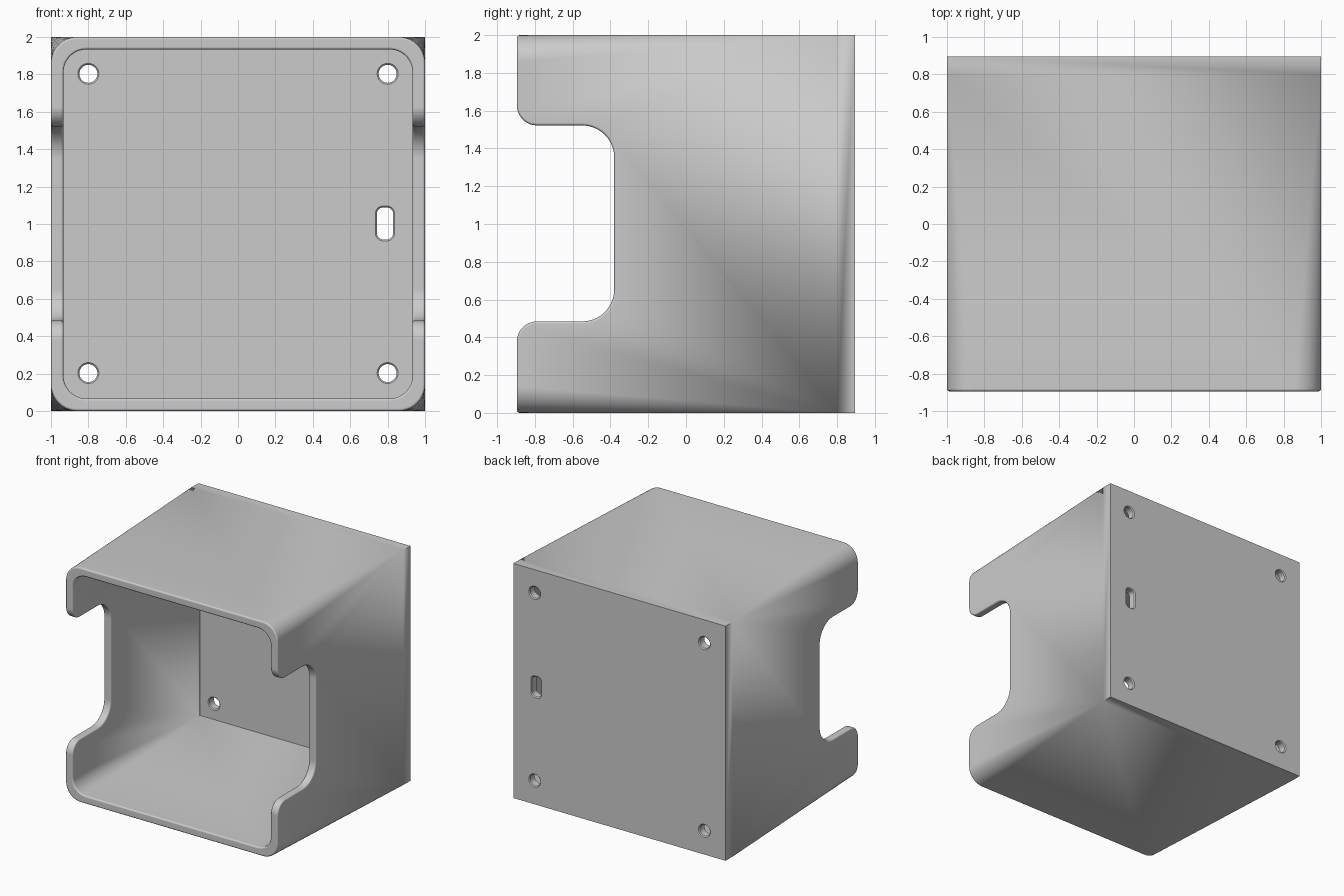
import bpy, bmesh
from math import sin, cos, pi, radians

if "Cube" in bpy.data.objects:
    bpy.data.objects.remove(bpy.data.objects["Cube"], do_unlink=True)

FRONT, BACK, FLOOR = -0.895, 0.895, 0.82   # depth of rim, back and inner back face
WALL, STEPS = 0.067, 10

grey = bpy.data.materials.new("light grey")
grey.use_nodes = True
grey.diffuse_color = (0.6, 0.6, 0.6, 1)
grey.node_tree.nodes["Principled BSDF"].inputs["Base Color"].default_value = (0.6, 0.6, 0.6, 1)


def arc(cu, cv, r, start, sweep):
    """Points of a circular arc, angles in quarter turns."""
    angles = [(start + sweep * i / STEPS) * pi / 2 for i in range(STEPS + 1)]
    return [(cu + r * cos(a), cv + r * sin(a)) for a in angles]


def rounded(cx, cz, hx, hz, r):
    """Rounded rectangle outline."""
    pts = []
    for q, (sx, sz) in enumerate([(1, 1), (-1, 1), (-1, -1), (1, -1)]):
        pts += arc(cx + sx * (hx - r), cz + sz * (hz - r), r, q, 1)
    return pts


def loft(name, rings):
    """Solid through a list of rings of 3D points."""
    bm = bmesh.new()
    loops = [[bm.verts.new(p) for p in ring] for ring in rings]
    for a, b in zip(loops, loops[1:]):
        for i in range(len(a)):
            j = (i + 1) % len(a)
            bm.faces.new((a[i], a[j], b[j], b[i]))
    bm.faces.new(loops[0])
    bm.faces.new(loops[-1])
    bmesh.ops.remove_doubles(bm, verts=bm.verts, dist=1e-4)
    bmesh.ops.recalc_face_normals(bm, faces=bm.faces)
    mesh = bpy.data.meshes.new(name)
    bm.to_mesh(mesh)
    bm.free()
    ob = bpy.data.objects.new(name, mesh)
    bpy.context.collection.objects.link(ob)
    return ob


def tapered(name, half, r, front, taper_end, back):
    """Square body whose corner radius fades to nothing towards the back."""
    stations = [(front, r), (taper_end, 0), (back, 0)]
    return loft(name, [[(x, y, z) for x, z in rounded(0, 1, half, half, rad)]
                       for y, rad in stations])


def back_hole(name, cx, cz, hx, hz, r):
    """Cutter through the back panel, with eased edges."""
    e = 0.008
    stations = [(FLOOR - 0.02, e), (FLOOR, e), (FLOOR + e, 0),
                (BACK - e, 0), (BACK, e), (BACK + 0.02, e)]
    return loft(name, [[(x, y, z) for x, z in rounded(cx, cz, hx + g, hz + g, r + g)]
                       for y, g in stations])


# Body and cavity
body = tapered("box_body", 1, 0.14, FRONT, 0.8, BACK)
cutters = [tapered("cavity_cutter", 1 - WALL, 0.13, FRONT - 0.1, 0.8, FLOOR)]

# Side notches, cut through both side walls
top, deep, lip, fillet, mid = 1.522, -0.38, 0.105, 0.17, 1.003
half = arc(FRONT + lip, top + lip, lip, 2, 1) + arc(deep - fillet, top - fillet, fillet, 1, -1)
half = [(FRONT - 0.1, top + lip)] + half
profile = half + [(y, 2 * mid - z) for y, z in reversed(half)]
cutters.append(loft("notch_cutter", [[(x, y, z) for y, z in profile] for x in (-1.1, 1.1)]))

# Screw holes and cable slot
for sx in (-1, 1):
    for sz in (-1, 1):
        cutters.append(back_hole("screw_hole_cutter", sx * 0.8, 1.003 + sz * 0.8, 0.048, 0.048, 0.048))
cutters.append(back_hole("cable_slot_cutter", 0.786, 1.003, 0.043, 0.085, 0.032))

for c in cutters:
    mod = body.modifiers.new(c.name, "BOOLEAN")
    mod.operation, mod.solver, mod.object = "DIFFERENCE", "EXACT", c
    c.hide_render = True

# Bake the cuts, then round the edges of the rim and notches
bpy.context.view_layer.update()
dg = bpy.context.evaluated_depsgraph_get()
bm = bmesh.new()
bm.from_mesh(bpy.data.meshes.new_from_object(body.evaluated_get(dg)))
body.modifiers.clear()
for c in cutters:
    bpy.data.objects.remove(c, do_unlink=True)
bmesh.ops.remove_doubles(bm, verts=bm.verts, dist=1e-4)
rim = [e for e in bm.edges if len(e.link_faces) == 2
       and e.calc_face_angle(0) > radians(50)
       and all(v.co.y < deep + 0.01 for v in e.verts)]
bmesh.ops.bevel(bm, geom=rim, offset=0.013, offset_type="OFFSET", segments=3,
                profile=0.5, affect="EDGES", clamp_overlap=True)
bm.to_mesh(body.data)
bm.free()

# Finish
body.data.materials.clear()
body.data.materials.append(grey)
for p in body.data.polygons:
    p.material_index = 0
bpy.ops.object.select_all(action="DESELECT")
body.select_set(True)
bpy.context.view_layer.objects.active = body
bpy.ops.object.shade_smooth_by_angle(angle=radians(35))
normals = body.modifiers.new("clean_shading", "WEIGHTED_NORMAL")
normals.keep_sharp = True
